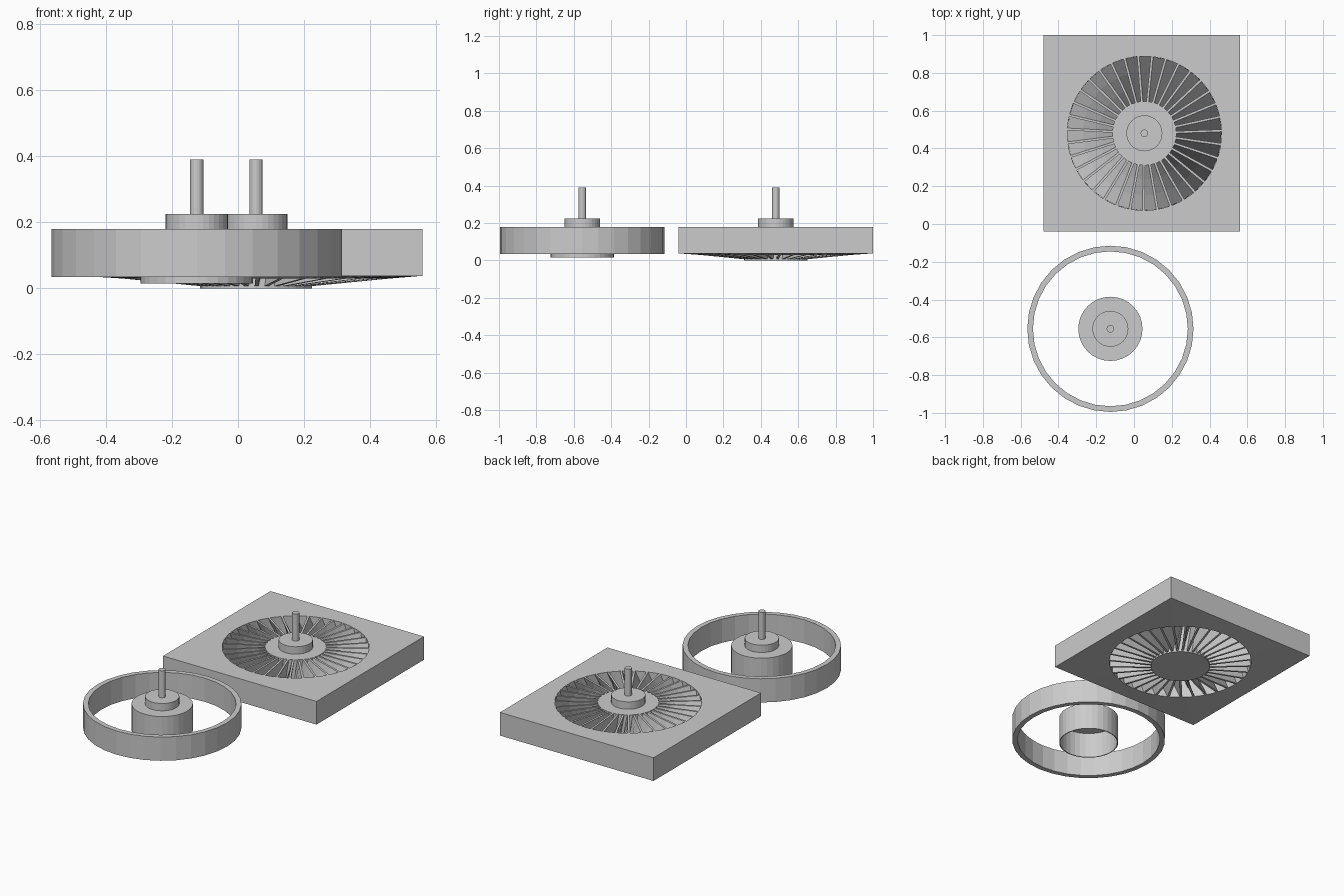
import bpy, bmesh, math

if "Cube" in bpy.data.objects:
    bpy.data.objects.remove(bpy.data.objects["Cube"])

grey = bpy.data.materials.new("plain_grey")
grey.diffuse_color = (0.6, 0.6, 0.6, 1)
grey.use_nodes = True
grey.node_tree.nodes["Principled BSDF"].inputs["Base Color"].default_value = grey.diffuse_color


def finish(name, bm, loc):
    bmesh.ops.recalc_face_normals(bm, faces=bm.faces)
    me = bpy.data.meshes.new(name)
    bm.to_mesh(me)
    bm.free()
    me.materials.append(grey)
    ob = bpy.data.objects.new(name, me)
    ob.location = (loc[0], loc[1], 0)
    bpy.context.collection.objects.link(ob)
    return ob


def lathe(name, profile, loc, n=32, closed=False):
    """Spin (radius, z) points round z; radius 0 makes a pole."""
    bm = bmesh.new()
    rings = []
    for r, z in profile:
        if r == 0:
            rings.append([bm.verts.new((0, 0, z))] * n)
        else:
            rings.append([bm.verts.new((r * math.cos(math.tau * i / n),
                                        r * math.sin(math.tau * i / n), z)) for i in range(n)])
    pairs = list(zip(rings, rings[1:]))
    if closed:
        pairs.append((rings[-1], rings[0]))
    for a, b in pairs:
        for i in range(n):
            j = (i + 1) % n
            bm.faces.new(list(dict.fromkeys((a[i], a[j], b[j], b[i]))))
    return finish(name, bm, loc)


def motor(prefix, loc):
    lathe(prefix + "_motor_boss", [(0, .17), (.095, .17), (.095, .225), (0, .225)], loc)
    lathe(prefix + "_shaft", [(0, .2), (.02, .2), (.02, .39), (0, .39)], loc, 16)


TOP = .18
STATOR = (.042 + .0, .48)
STATOR = (.055 - .013, .48)
STATOR = (.055, .48)
ROTOR = (-.125, -.555)
HOLE = .408

# Rotor: open ring, hollow hub cup, motor boss and shaft
lathe("rotor_ring", [(.41, .035), (.44, .035), (.44, TOP), (.41, TOP)], ROTOR, 32, True)
lathe("rotor_hub_cup", [(0, TOP), (.17, TOP), (.17, .015), (.165, .015),
                        (.165, .172), (0, .172)], ROTOR)
motor("rotor", ROTOR)

# Stator hub
lathe("stator_hub", [(0, 0), (.17, 0), (.17, TOP), (0, TOP)], STATOR)
motor("stator", STATOR)

# Square housing with round hole, underside dipping towards the middle
bm = bmesh.new()
n = 64
cx, cy = .04 - STATOR[0], .48 - STATOR[1]
cols = []
for i in range(n):
    c, s = math.cos(math.tau * i / n), math.sin(math.tau * i / n)
    k = .52 / max(abs(c), abs(s))
    o, h = (k * c + cx, k * s + cy), (HOLE * c, HOLE * s)
    cols.append([bm.verts.new(p) for p in ((*o, .038), (*o, TOP), (*h, TOP), (*h, .03))])
for i in range(n):
    a, b = cols[i], cols[(i + 1) % n]
    for k in range(4):
        m = (k + 1) % 4
        bm.faces.new((a[k], b[k], b[m], a[m]))
finish("square_housing", bm, STATOR)

# Slanted stator vanes, widening outwards
bm = bmesh.new()
count = 35
step = math.tau / count
thick = .012
segs = 3
for i in range(count):
    th = i * step + math.pi / 2
    sections = []
    for q in range(segs + 1):
        r = .163 + (HOLE - .163) * q / segs
        zb = .006 + .024 * q / segs
        d = thick / 2 / r
        hi, lo = th + step * .45, th - step * .45
        sections.append([bm.verts.new((r * math.cos(a), r * math.sin(a), z))
                         for a, z in ((lo - d, zb), (lo + d, zb), (hi + d, TOP - .001), (hi - d, TOP - .001))])
    bm.faces.new(sections[0])
    bm.faces.new(sections[-1])
    for a, b in zip(sections, sections[1:]):
        for k in range(4):
            m = (k + 1) % 4
            bm.faces.new((a[k], a[m], b[m], b[k]))
finish("stator_vanes", bm, STATOR)
